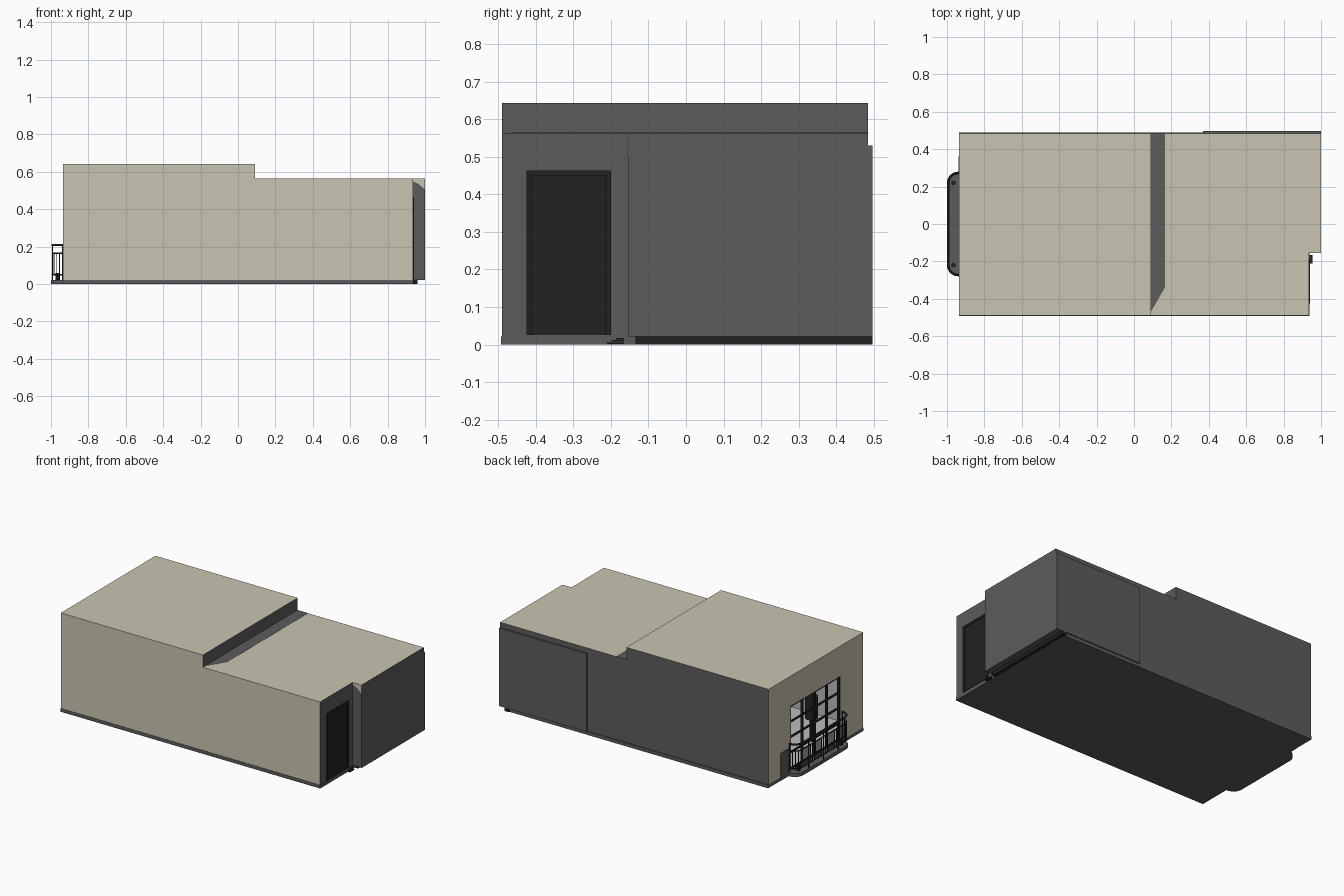
import bpy, bmesh, math
from mathutils import Vector

if "Cube" in bpy.data.objects:
    bpy.data.objects.remove(bpy.data.objects["Cube"])


def material(name, c):
    m = bpy.data.materials.new(name)
    m.diffuse_color = (*c, 1)
    m.use_nodes = True
    m.node_tree.nodes["Principled BSDF"].inputs["Base Color"].default_value = m.diffuse_color
    return m


BEIGE = material("beige_plaster", (0.584, 0.558, 0.445))
GREY = material("dark_grey_wall", (0.107, 0.107, 0.107))
BLACK = material("near_black", (0.016, 0.016, 0.016))
INNER = material("light_grey_interior", (0.5, 0.5, 0.5))


def link(name, bm, *mats):
    me = bpy.data.meshes.new(name)
    bmesh.ops.recalc_face_normals(bm, faces=bm.faces)
    bm.to_mesh(me)
    bm.free()
    for m in mats:
        me.materials.append(m)
    ob = bpy.data.objects.new(name, me)
    bpy.context.collection.objects.link(ob)
    return ob


def prism(name, pts, offset, *mats):
    """Polygon extruded along the offset vector."""
    bm = bmesh.new()
    f = bm.faces.new([bm.verts.new(p) for p in pts])
    r = bmesh.ops.extrude_face_region(bm, geom=[f])
    vs = [v for v in r["geom"] if isinstance(v, bmesh.types.BMVert)]
    bmesh.ops.translate(bm, verts=vs, vec=offset)
    return link(name, bm, *mats)


def box(name, lo, hi, *mats):
    x0, y0, z0 = lo
    x1, y1, z1 = hi
    return prism(name, [(x0, y0, z0), (x1, y0, z0), (x1, y1, z0), (x0, y1, z0)],
                 (0, 0, z1 - z0), *mats)


def cylinder(name, loc, r, h, mat, n=16):
    bm = bmesh.new()
    bmesh.ops.create_cone(bm, cap_ends=True, segments=n, radius1=r, radius2=r, depth=h)
    ob = link(name, bm, mat)
    ob.location = loc
    return ob


def cut(target, cutter):
    m = target.modifiers.new("cut", "BOOLEAN")
    m.operation, m.solver, m.object = "DIFFERENCE", "EXACT", cutter
    bpy.context.view_layer.objects.active = target
    bpy.ops.object.modifier_apply(modifier=m.name)
    bpy.data.objects.remove(cutter)


# House body: stepped side profile, hollowed behind the window
F = 0.022
body = prism("house_body", [(x, -0.49, z) for x, z in
             [(-0.935, F), (0.935, F), (0.935, 0.563), (0.09, 0.563), (0.09, 0.643), (-0.935, 0.643)]],
             (0, 0.975, 0), BEIGE, GREY, INNER)
cut(body, box("room_cutter", (-0.915, -0.47, 0.03), (0.5, 0.465, 0.545)))
cut(body, box("window_cutter", (-0.99, -0.254, 0.03), (-0.9, 0.26, 0.448)))
for f in body.data.polygons:
    c, n = f.center, f.normal
    hidden = (-0.934 < c.x < 0.934 and -0.489 < c.y < 0.484 and 0.023 < c.z < 0.56
              and not (abs(c.x - 0.09) < 0.001 and n.x > 0.9))
    if hidden:
        f.material_index = 2
    else:
        f.material_index = 1 if n.x > 0.5 or n.y > 0.5 or n.z < -0.5 else 0

# Right extension beside the entrance: grey sides, beige roof
ext = box("right_extension", (0.93, -0.155, F), (1.0, 0.485, 0.563), GREY, BEIGE)
for f in ext.data.polygons:
    f.material_index = int(f.normal.z > 0.5)
prism("extension_corner_patch", [(0.936, -0.155, 0.563), (1, -0.155, 0.563),
      (1, -0.155, 0.505), (0.965, -0.155, 0.535), (0.936, -0.155, 0.55)], (0, -0.001, 0), BEIGE)
box("back_panel", (0.37, 0.48, F), (1.0, 0.497, 0.53), GREY)
# Grey strip beside the roof step, with a slanted end
prism("roof_strip", [(0.09, -0.47, 0.563), (0.165, -0.34, 0.563), (0.165, 0.485, 0.563),
      (0.09, 0.485, 0.563)], (0, 0, 0.001), GREY)

# Floor slab, dark plinth and entrance steps
box("floor_slab", (-0.935, -0.492, 0), (0.937, 0.49, F), GREY)
box("plinth", (0.93, -0.135, 0), (0.96, 0.497, F), BLACK)
for i in range(3):
    box(f"entrance_step_{i}", (0.93, -0.21 + i * 0.012, 0.002 + i * 0.006),
        (0.955 - i * 0.005, -0.165, 0.006 + i * 0.006), BLACK)

# Door with raised frame
box("door_panel", (0.93, -0.41, 0.025), (0.938, -0.215, 0.45), BLACK)
for n, lo, hi in (("left", (-0.425, 0.025), (-0.41, 0.463)), ("right", (-0.215, 0.025), (-0.2, 0.463)),
                  ("top", (-0.41, 0.45), (-0.215, 0.463))):
    box(f"door_frame_{n}", (0.93, *lo), (0.942, *hi), BLACK)

# Window frame grid
for i in range(5):
    y = -0.249 + i * 0.126
    w = 0.009 if i == 2 else 0.006
    box(f"window_upright_{i}", (-0.933, y - w, 0.025), (-0.919, y + w, 0.448), BLACK)
for i, z in enumerate((0.034, 0.14, 0.24, 0.34, 0.442)):
    box(f"window_crossbar_{i}", (-0.931, -0.25, z - 0.005), (-0.921, 0.256, z + 0.005), BLACK)
cylinder("round_furniture", (-0.8, -0.15, 0.25), 0.04, 0.14, BLACK)
cylinder("furniture_stand", (-0.8, -0.15, 0.105), 0.012, 0.16, BLACK, 8)


# Balcony: rounded slab and railing
def outline(inset, r):
    """U-shaped path with rounded corners, from +y wall end to -y wall end."""
    x, y = -1.0 + inset, 0.28 - inset
    half = [(-0.93, y)]
    for k in range(7):
        a = math.radians(90 + 15 * k)
        half.append((x + r + r * math.cos(a), y - r + r * math.sin(a)))
    return half + [(px, -py) for px, py in reversed(half)]


prism("balcony_slab", [(x, y, 0) for x, y in outline(0, 0.06)], (0, 0, F), GREY)
path = outline(0.008, 0.052)
for i, (z, r) in enumerate(((0.05, 0.004), (0.165, 0.004), (0.208, 0.006))):
    cu = bpy.data.curves.new(f"railing_{i}", "CURVE")
    cu.dimensions, cu.bevel_depth, cu.bevel_resolution = "3D", r, 1
    sp = cu.splines.new("POLY")
    sp.points.add(len(path) - 1)
    for p, (x, y) in zip(sp.points, path):
        p.co = (x, y, z, 1)
    cu.materials.append(BLACK)
    bpy.context.collection.objects.link(bpy.data.objects.new(f"railing_{i}", cu))

# Evenly spaced balusters along the railing path
pts = [Vector(p) for p in path]
total = sum((b - a).length for a, b in zip(pts, pts[1:]))
N = 32
for k in range(N + 1):
    d = total * (0.01 + 0.98 * k / N)
    for a, b in zip(pts, pts[1:]):
        seg = (b - a).length
        if d <= seg:
            break
        d -= seg
    p = a + (b - a) * (d / seg)
    tall = k % 8 == 0
    cylinder(f"baluster_{k}", (p.x, p.y, 0.115 if tall else 0.1075),
             0.004 if tall else 0.003, 0.186 if tall else 0.115, BLACK, 6)
# Small ornaments on the balcony and a grey patch on the wall beside it
for s in (-1, 1):
    cylinder(f"balcony_ornament_{s}", (-0.965, s * 0.22, 0.04), 0.012, 0.04, BLACK, 8)
box("wall_patch", (-0.937, 0.27, 0.0), (-0.93, 0.36, 0.18), GREY)
